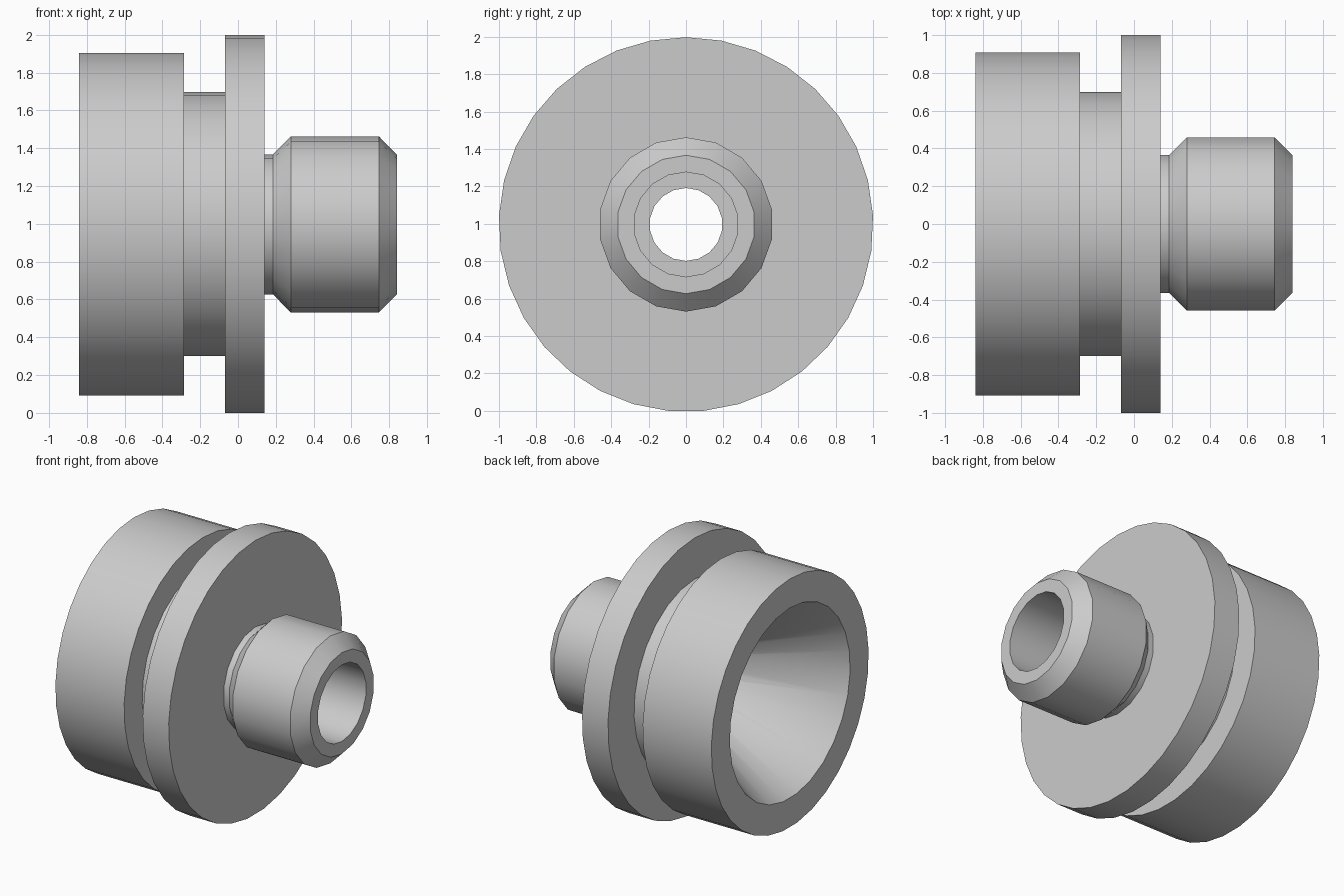
import bpy
import bmesh
from math import sin, cos, pi, radians

cube = bpy.data.objects.get("Cube")
if cube:
    bpy.data.objects.remove(cube, do_unlink=True)

AXIS_Z = 0.9966  # height of the turning axis, which runs along x

metal = bpy.data.materials.new("light grey metal")
metal.use_nodes = True
grey = (0.6, 0.6, 0.6, 1)
metal.diffuse_color = grey
metal.node_tree.nodes["Principled BSDF"].inputs["Base Color"].default_value = grey


def turned(name, sides, profile):
    """Closed solid turned around the x axis from (x, radius) points."""
    bm = bmesh.new()
    rings = []
    for x, r in profile:
        ring = [bm.verts.new((x, r * sin(2 * pi * i / sides),
                              AXIS_Z + r * cos(2 * pi * i / sides)))
                for i in range(sides)]
        rings.append(ring)
    for a, b in zip(rings, rings[1:]):
        for i in range(sides):
            j = (i + 1) % sides
            bm.faces.new((a[i], a[j], b[j], b[i]))
    bm.faces.new(rings[0])
    bm.faces.new(rings[-1])
    bmesh.ops.recalc_face_normals(bm, faces=bm.faces)
    mesh = bpy.data.meshes.new(name)
    bm.to_mesh(mesh)
    bm.free()
    mesh.materials.append(metal)
    obj = bpy.data.objects.new(name, mesh)
    bpy.context.collection.objects.link(obj)
    return obj


def combine(target, tool, operation):
    """Apply a boolean and discard the tool."""
    tool.hide_render = True
    mod = target.modifiers.new(operation.lower(), 'BOOLEAN')
    mod.operation = operation
    mod.solver = 'EXACT'
    mod.object = tool
    bpy.context.view_layer.objects.active = target
    bpy.ops.object.modifier_apply(modifier=mod.name)
    bpy.data.objects.remove(tool, do_unlink=True)


# Flange, with the groove core, drum and chamfered spigot joined to it
body = turned("flanged_fitting", 33, [(-0.07, 1.001), (0.14, 1.001)])
combine(body, turned("groove_core", 27, [(-0.4, 0.7), (0.0, 0.7)]), 'UNION')
combine(body, turned("drum", 33, [(-0.84, 0.908), (-0.285, 0.908)]), 'UNION')
combine(body, turned("spigot", 18, [(0.05, 0.37), (0.185, 0.37), (0.28, 0.466),
                                    (0.745, 0.466), (0.84, 0.37)]), 'UNION')

# Tapered mouth, narrow passage and wider bore in the spigot
combine(body, turned("mouth_cutter", 27, [(-0.94, 0.752), (0.05, 0.19)]), 'DIFFERENCE')
combine(body, turned("passage_cutter", 18, [(0.0, 0.195), (0.4, 0.195)]), 'DIFFERENCE')
combine(body, turned("bore_cutter", 18, [(0.14, 0.28), (0.94, 0.28)]), 'DIFFERENCE')

# Smooth sides, crisp edges
bpy.ops.object.select_all(action='DESELECT')
body.select_set(True)
bpy.context.view_layer.objects.active = body
bpy.ops.object.shade_smooth_by_angle(angle=radians(30))
